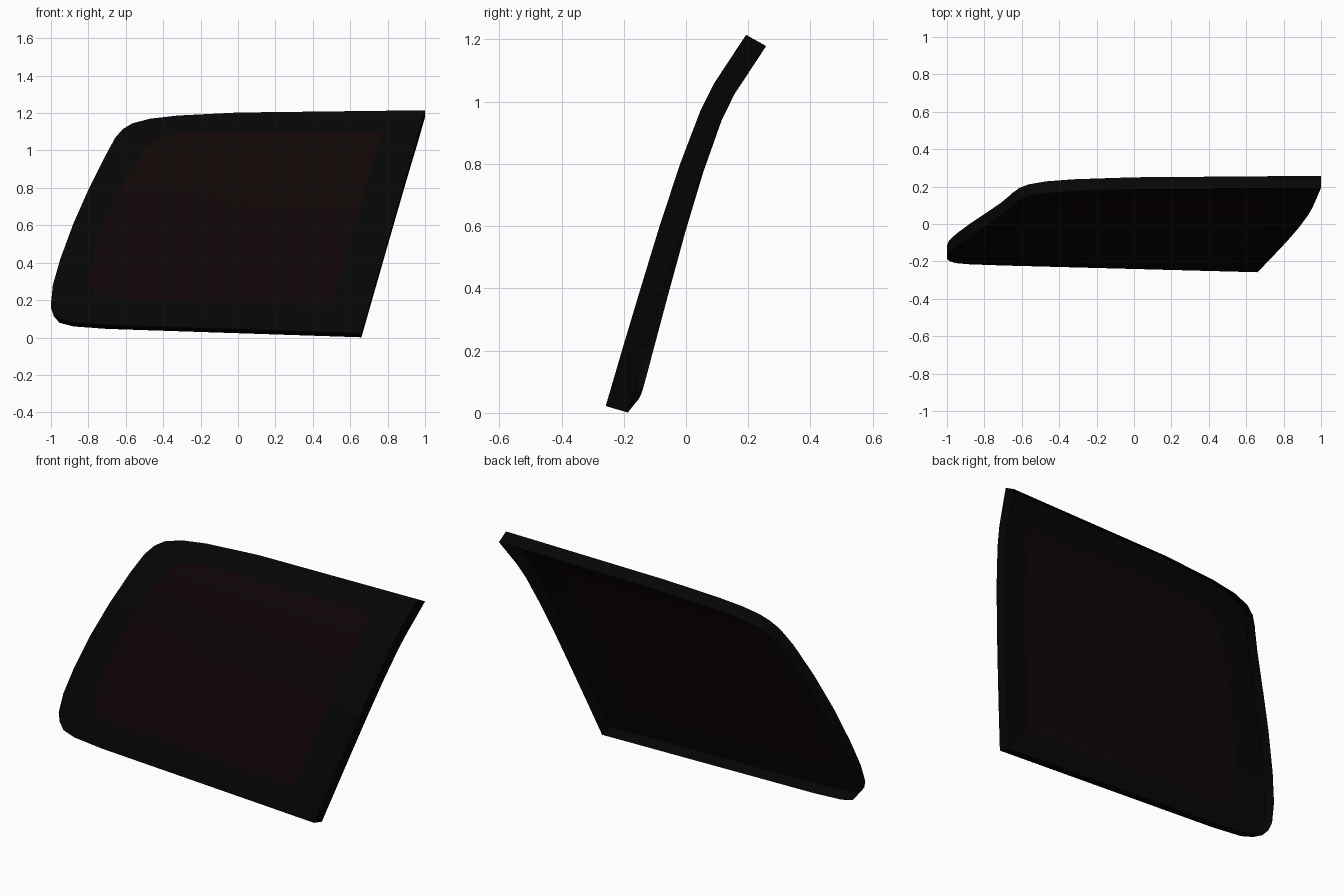
import bpy, bmesh, math
from mathutils import Vector

if "Cube" in bpy.data.objects:
    bpy.data.objects.remove(bpy.data.objects["Cube"])

THICK = 0.074
# Side profile of the outer face: (z, y)
PROFILE = [(0.022, -0.258), (0.22, -0.2), (0.4, -0.146), (0.6, -0.085),
           (0.8, -0.019), (0.97, 0.046), (1.06, 0.091), (1.215, 0.193)]
# Matching front outlines (x, z): outer rim and glass edge
OUTER = [(0.66, 0.022), (-0.7, 0.067), (-0.88, 0.08), (-0.955, 0.1), (-0.985, 0.135),
         (-1, 0.18), (-0.99, 0.28), (-0.95, 0.42), (-0.88, 0.61), (-0.8, 0.79),
         (-0.71, 0.97), (-0.655, 1.07), (-0.615, 1.115), (-0.565, 1.145),
         (-0.47, 1.17), (-0.32, 1.187), (0, 1.203), (1, 1.215)]
INNER = [(0.505, 0.165), (-0.55, 0.202), (-0.7, 0.212), (-0.755, 0.228), (-0.785, 0.255),
         (-0.797, 0.3), (-0.785, 0.38), (-0.755, 0.49), (-0.7, 0.64), (-0.635, 0.78),
         (-0.56, 0.92), (-0.51, 1.0), (-0.475, 1.04), (-0.43, 1.068),
         (-0.37, 1.085), (-0.29, 1.095), (-0.1, 1.1), (0.77, 1.1)]


def depth(z):
    for (z0, y0), (z1, y1) in zip(PROFILE, PROFILE[1:]):
        if z <= z1 or z1 == PROFILE[-1][0]:
            return y0 + (y1 - y0) * (z - z0) / (z1 - z0)


def normal(z):
    slope = (depth(z + 0.05) - depth(z - 0.05)) / 0.1
    return Vector((0, 1, -min(slope, 0.56))).normalized()


# Flat pane: border ring and glass panel, sliced at the profile heights
bm = bmesh.new()
outer = [bm.verts.new((x, 0, z)) for x, z in OUTER]
inner = [bm.verts.new((x, 0, z)) for x, z in INNER]
n = len(outer)
for i in range(n):
    j = (i + 1) % n
    bm.faces.new((outer[i], outer[j], inner[j], inner[i]))
bm.faces.new(inner).material_index = 1
for z, _ in PROFILE[1:-1]:
    bmesh.ops.bisect_plane(bm, geom=bm.verts[:] + bm.edges[:] + bm.faces[:],
                           plane_co=(0, 0, z), plane_no=(0, 0, 1))

# Bend the pane, then fold a rim backwards; the back stays open
for v in bm.verts:
    x, _, z = v.co
    v.co.y = depth(z) + 0.03 * max(0, 0.66 - x) / 1.66 * max(0, 1 - z)
ret = bmesh.ops.extrude_face_region(bm, geom=bm.faces[:], use_keep_orig=True)
for v in [g for g in ret["geom"] if isinstance(g, bmesh.types.BMVert)]:
    v.co += normal(v.co.z) * THICK
bmesh.ops.recalc_face_normals(bm, faces=bm.faces[:])
bmesh.ops.delete(bm, geom=[g for g in ret["geom"] if isinstance(g, bmesh.types.BMFace)],
                 context='FACES')


# Separate border and glass into their own objects
def make_part(name, index, color):
    part = bm.copy()
    bmesh.ops.delete(part, geom=[f for f in part.faces if f.material_index != index],
                     context='FACES')
    for f in part.faces:
        f.material_index = 0
    mesh = bpy.data.meshes.new(name)
    part.to_mesh(mesh)
    part.free()
    mat = bpy.data.materials.new(name + "_material")
    mat.diffuse_color = color
    mat.use_nodes = True
    mat.node_tree.nodes["Principled BSDF"].inputs["Base Color"].default_value = mat.diffuse_color
    mesh.materials.append(mat)
    obj = bpy.data.objects.new(name, mesh)
    bpy.context.collection.objects.link(obj)
    bpy.ops.object.select_all(action='DESELECT')
    obj.select_set(True)
    bpy.context.view_layer.objects.active = obj
    bpy.ops.object.shade_smooth_by_angle(angle=math.radians(30))


make_part("window_border", 0, (0.0016, 0.0016, 0.0016, 1))
make_part("window_glass", 1, (0.0048, 0.0016, 0.0016, 1))
bm.free()
